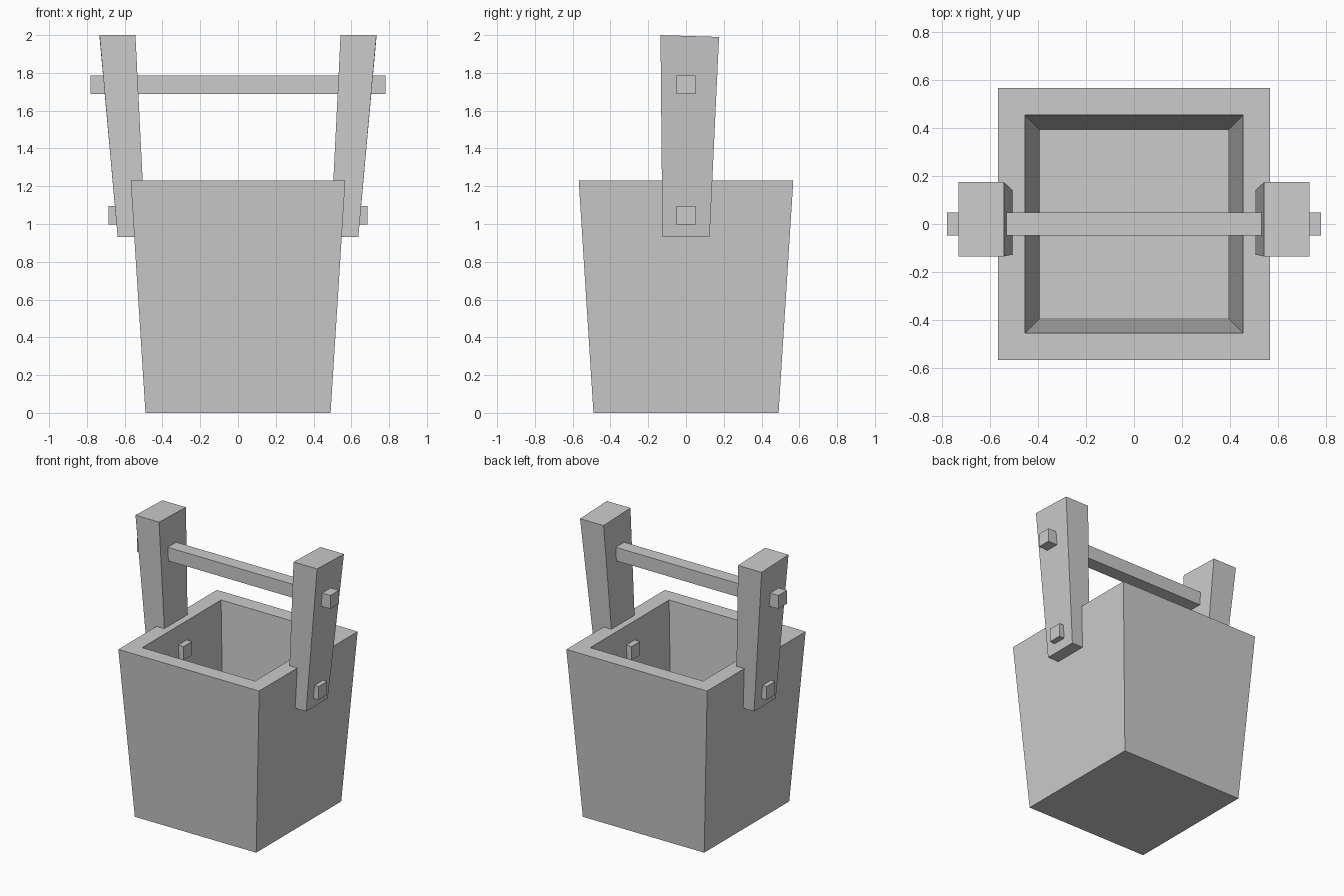
import bpy

cube = bpy.data.objects.get("Cube")
if cube:
    bpy.data.objects.remove(cube, do_unlink=True)

grey = bpy.data.materials.new("plain grey")
grey.use_nodes = True
colour = (0.6, 0.6, 0.6, 1)
grey.diffuse_color = colour
grey.node_tree.nodes["Principled BSDF"].inputs["Base Color"].default_value = colour


def square(half, z):
    """Square ring of corners at one height."""
    return [(-half, -half, z), (half, -half, z), (half, half, z), (-half, half, z)]


def loft(name, rings):
    """Skin four-cornered rings in order and cap both ends."""
    verts = [v for ring in rings for v in ring]
    faces = [(3, 2, 1, 0)]
    for r in range(len(rings) - 1):
        a = r * 4
        for i in range(4):
            j = (i + 1) % 4
            faces.append((a + i, a + j, a + 4 + j, a + 4 + i))
    end = len(verts) - 4
    faces.append((end, end + 1, end + 2, end + 3))
    mesh = bpy.data.meshes.new(name)
    mesh.from_pydata(verts, [], faces)
    mesh.materials.append(grey)
    obj = bpy.data.objects.new(name, mesh)
    bpy.context.collection.objects.link(obj)
    return obj


def bar(name, x0, x1, z, half=0.049):
    """Square bar running along x."""
    def ring(x):
        return [(x, -half, z - half), (x, half, z - half),
                (x, half, z + half), (x, -half, z + half)]
    return loft(name, [ring(x0), ring(x1)])


def mirror_x(obj):
    obj.modifiers.new("mirror", 'MIRROR').use_axis[0] = True


# Tapered bucket: outside, rim, inside walls and floor
loft("bucket", [square(0.49, 0), square(0.568, 1.23),
                square(0.455, 1.23), square(0.392, 0.11)])

# Pair of leaning handle posts
post = loft("handle_posts", [
    [(0.49, -0.125, 0.93), (0.637, -0.125, 0.93),
     (0.637, 0.125, 0.93), (0.49, 0.125, 0.93)],
    [(0.543, -0.135, 2.0), (0.733, -0.135, 2.0),
     (0.733, 0.175, 1.99), (0.543, 0.175, 1.99)]])
mirror_x(post)

# Pegs through the posts and bucket walls
mirror_x(bar("wall_pegs", 0.405, 0.685, 1.047))

# Carrying bar
bar("carrying_bar", -0.78, 0.78, 1.737)
